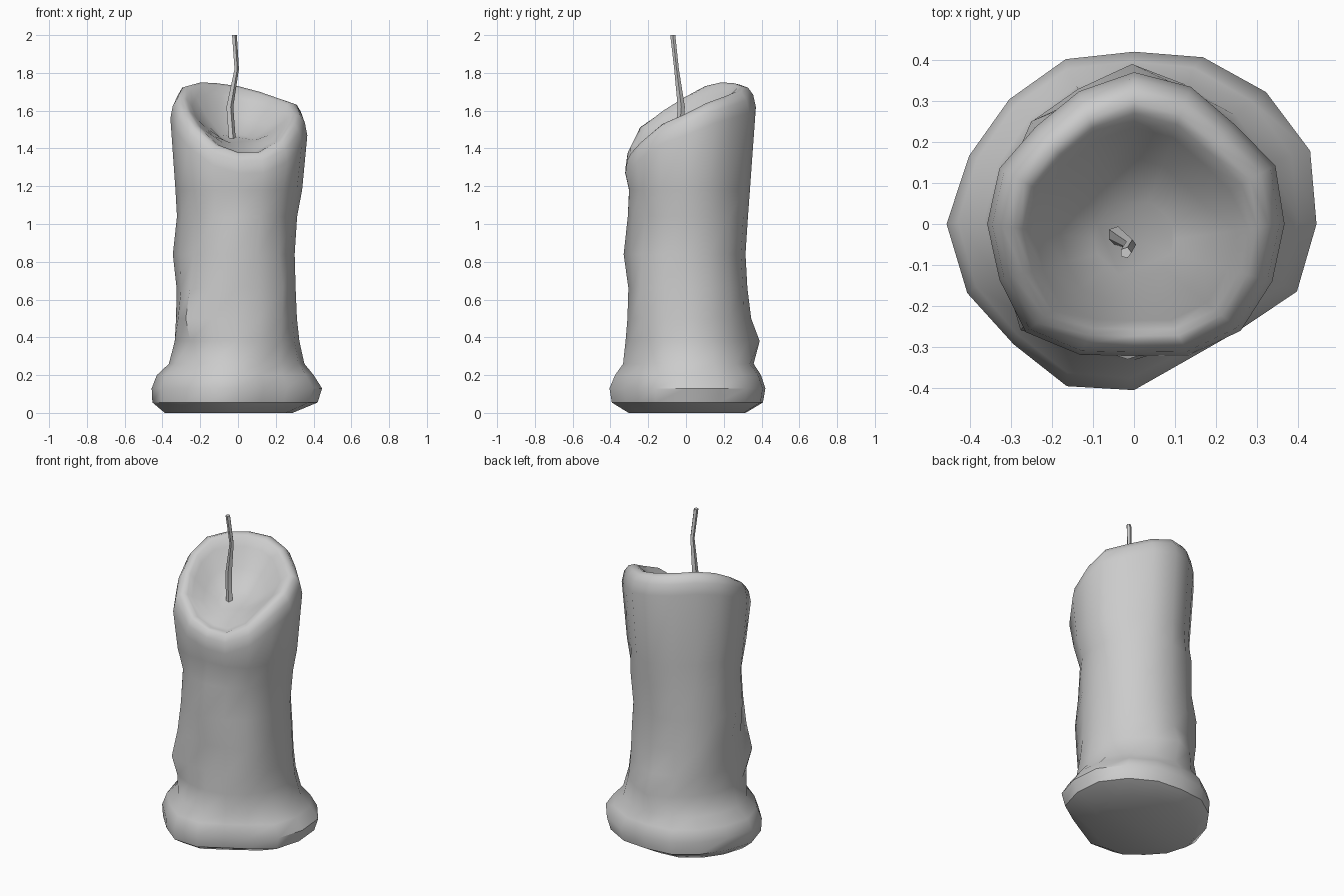
import bpy, bmesh
from math import cos, sin, pi
from mathutils import Vector

if "Cube" in bpy.data.objects:
    bpy.data.objects.remove(bpy.data.objects["Cube"], do_unlink=True)

wax = bpy.data.materials.new("plain_grey")
wax.use_nodes = True
GREY = (0.6, 0.6, 0.6, 1)
wax.diffuse_color = GREY
wax.node_tree.nodes["Principled BSDF"].inputs["Base Color"].default_value = GREY


def loft(name, rings, angle):
    """Skin a stack of equal-length point rings and cap both ends."""
    bm = bmesh.new()
    loops = [[bm.verts.new(p) for p in ring] for ring in rings]
    n = len(loops[0])
    for a, b in zip(loops, loops[1:]):
        for i in range(n):
            j = (i + 1) % n
            bm.faces.new((a[i], a[j], b[j], b[i]))
    bm.faces.new(loops[0][::-1])
    bm.faces.new(loops[-1])
    mesh = bpy.data.meshes.new(name)
    bm.to_mesh(mesh)
    bm.free()
    mesh.materials.append(wax)
    obj = bpy.data.objects.new(name, mesh)
    bpy.context.collection.objects.link(obj)
    bpy.ops.object.select_all(action="DESELECT")
    obj.select_set(True)
    bpy.context.view_layer.objects.active = obj
    bpy.ops.object.shade_smooth_by_angle(angle=angle)
    return obj


SIDES = 16
DIRS = [Vector((cos(2 * pi * i / SIDES), sin(2 * pi * i / SIDES), 0)) for i in range(SIDES)]

# Per direction: outline of the melted foot, outline of the shoulder, height of the slanted rim
foot = [.445, .465, .455, .44, .42, .435, .43, .435, .457, .44, .415, .428, .405, .355, .365, .43]
shoulder = [.367, .373, .345, .362, .37, .35, .337, .355, .358, .355, .373, .345, .322, .347, .368, .365]
rim = [1.58, 1.64, 1.67, 1.70, 1.73, 1.745, 1.75, 1.73, 1.67, 1.60, 1.52, 1.42, 1.38, 1.38, 1.44, 1.53]

# Candle sides: height, round radius, share of foot outline, foot scale, centre x, centre y
levels = [
    (0, .33, 1, .75, -.045, 0),
    (0.055, .4, 1, .97, -.01, 0),
    (0.13, .4, 1, 1, 0, 0),
    (0.20, .38, .8, .94, -.01, .005),
    (0.26, .345, .4, .84, -.005, .01),
    (0.38, .33, 0, 1, -.005, .01),
    (0.50, .32, 0, 1, -.008, .01),
    (0.66, .315, 0, 1, -.01, .01),
    (0.84, .315, 0, 1, -.015, 0),
    (1.04, .318, 0, 1, -.005, .01),
]
# Wax drips: (level, direction) -> extra radius
drips = {(5, 4): .05, (5, 3): .015, (5, 5): .015, (6, 4): .015,
         (5, 10): .02, (6, 10): .06, (7, 10): .03, (6, 9): .015, (6, 11): .015,
         (6, 14): .02, (7, 14): .035, (8, 14): .015,
         (6, 6): .02, (7, 6): .025, (8, 8): .015, (8, 12): .015}

rings = []
for k, (z, r, share, scale, cx, cy) in enumerate(levels):
    rings.append([
        Vector((cx, cy, z)) + d * (r * (1 - share) + foot[i] * scale * share + drips.get((k, i), 0))
        for i, d in enumerate(DIRS)])

# Neck, rounded shoulder, soft rim and bowl: shoulder scale, share of rim height, drop
FLOOR = 1.43
for s, share, drop in ((.925, 0, .25), (1, 1, .11), (.965, 1, .045), (.9, 1, .008), (.82, 1, 0),
                       (.76, .98, .005), (.68, .82, .005), (.5, .48, .005), (.27, .14, 0)):
    rings.append([
        Vector((0, -.05 * (1 - s), FLOOR + (rim[i] - FLOOR) * share - drop)) + d * shoulder[i] * s
        for i, d in enumerate(DIRS)])
loft("candle_body", rings, 0.8)

# Bent wick
path = [((-.03, -.04, 1.42), .02), ((-.045, -.025, 1.62), .02),
        ((-.008, -.05, 1.82), .013), ((-.02, -.07, 2.0), .014)]
loft("wick", [[Vector(c) + Vector((cos(a * 2 * pi / 5), sin(a * 2 * pi / 5), 0)) * r for a in range(5)]
              for c, r in path], 0.6)
